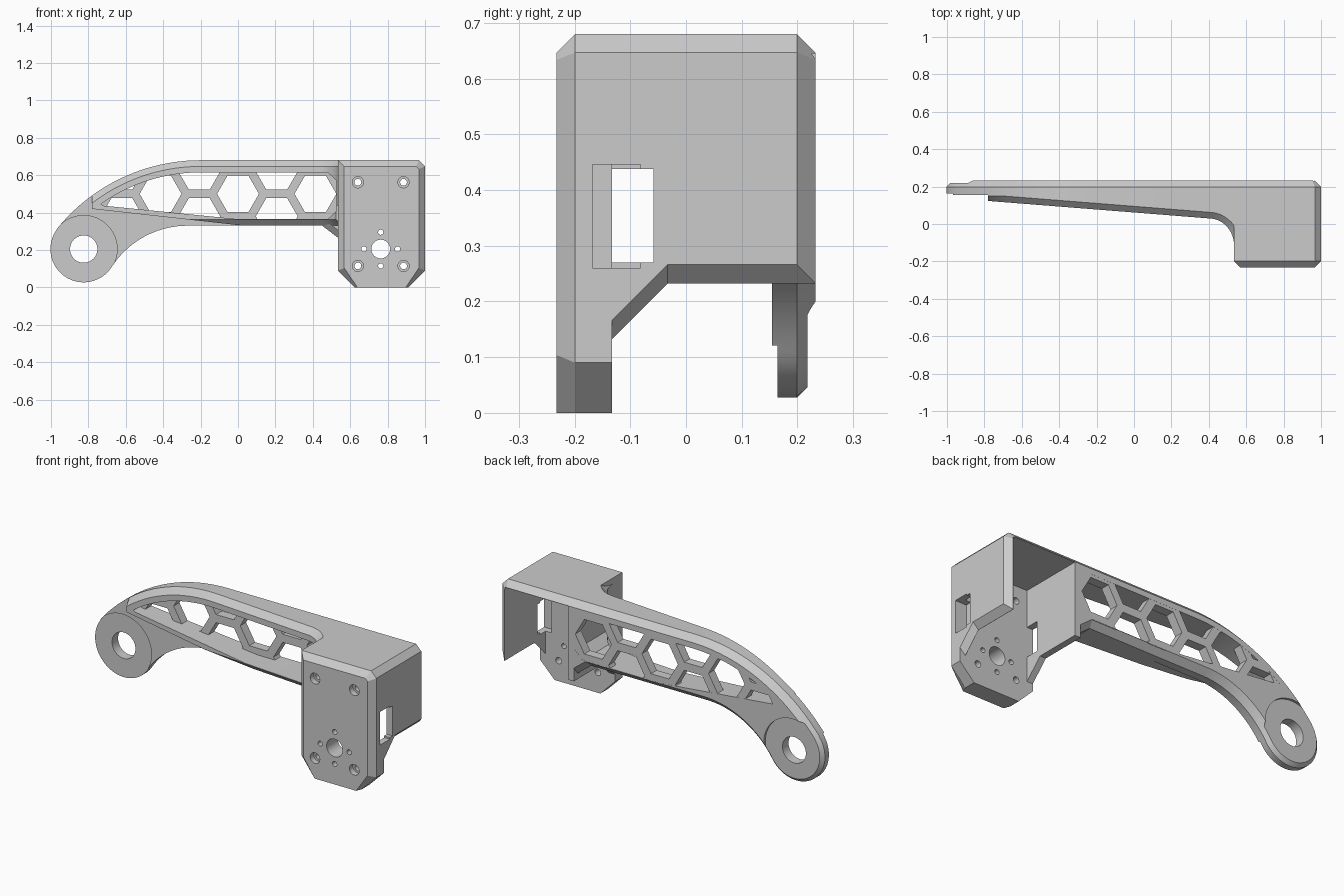
import bpy, bmesh, math
from math import sin, cos, pi, radians
from mathutils import Vector

if "Cube" in bpy.data.objects:
    bpy.data.objects.remove(bpy.data.objects["Cube"])

SHADE = (0.6, 0.6, 0.6, 1)
grey = bpy.data.materials.new("light grey")
grey.use_nodes = True
grey.diffuse_color = SHADE
grey.node_tree.nodes["Principled BSDF"].inputs["Base Color"].default_value = SHADE

PLACE = {"x": lambda p, d: (d, p[0], p[1]),
         "y": lambda p, d: (p[0], d, p[1]),
         "z": lambda p, d: (p[0], p[1], d)}


def stack(name, axis, layers):
    """Loft matching 2D outlines along an axis; a depth may depend on the point."""
    bm = bmesh.new()
    rings = [[bm.verts.new(PLACE[axis](p, d(p) if callable(d) else d)) for p in pts]
             for pts, d in layers]
    bm.faces.new(rings[0])
    bm.faces.new(rings[-1][::-1])
    for low, high in zip(rings, rings[1:]):
        for i in range(len(low)):
            j = (i + 1) % len(low)
            bm.faces.new((low[i], high[i], high[j], low[j]))
    bmesh.ops.recalc_face_normals(bm, faces=bm.faces)
    mesh = bpy.data.meshes.new(name)
    bm.to_mesh(mesh)
    bm.free()
    mesh.materials.append(grey)
    obj = bpy.data.objects.new(name, mesh)
    bpy.context.collection.objects.link(obj)
    return obj


def inset(pts, dist):
    """Offset a closed outline inwards with mitred corners."""
    vs = [Vector(p) for p in pts]
    n = len(vs)
    area = sum(vs[i - 1].cross(vs[i]) for i in range(n))
    sign = 1 if area > 0 else -1
    out = []
    for i in range(n):
        a = (vs[i] - vs[i - 1]).normalized()
        b = (vs[(i + 1) % n] - vs[i]).normalized()
        na, nb = Vector((-a.y, a.x)) * sign, Vector((-b.y, b.x)) * sign
        out.append(tuple(vs[i] + (na + nb) * dist / (1 + na.dot(nb))))
    return out


def arc(cx, cz, r, start, end, n):
    return [(cx + r * cos(start + (end - start) * i / n),
             cz + r * sin(start + (end - start) * i / n)) for i in range(n + 1)]


def disc(x, z, r, n=48):
    return arc(x, z, r, 0, 2 * pi, n)[:-1]


def rect(u0, u1, v0, v1):
    return [(u0, v0), (u1, v0), (u1, v1), (u0, v1)]


def cut(obj, pts, axis, a, b, end_pts=None):
    """Subtract an extruded outline, using the second solver if the first gives nothing."""
    tool = stack("cutter", axis, [(pts, a), (end_pts or pts, b)])
    tool.hide_render = True
    bpy.context.view_layer.objects.active = obj
    before = obj.data.copy()
    for solver in ("MANIFOLD", "EXACT"):
        mod = obj.modifiers.new("cut", "BOOLEAN")
        mod.operation, mod.solver, mod.object = "DIFFERENCE", solver, tool
        bpy.ops.object.modifier_apply(modifier=mod.name)
        if len(obj.data.polygons):
            break
        obj.data = before.copy()
    bpy.data.objects.remove(tool)


# Key dimensions
BACK, FRONT, EDGE = 0.232, -0.232, 0.033
RING, RING_R = (-0.825, 0.205), 0.178
TOP_C, TOP_R = (-0.2, -0.308), 0.988
LOW_C, LOW_R = (-0.27, -0.152), 0.482
top_end = math.atan2(RING[1] - TOP_C[1], RING[0] - TOP_C[0])
low_end = math.atan2(RING[1] - LOW_C[1], RING[0] - LOW_C[0])


def arm_front(p):
    return 0.03 - 0.079 * (p[0] - 0.4)


def arm_front_edge(p):
    return min(arm_front(p) + EDGE, 0.15)


# Tapered arm ending in the pivot ring
outline = [(0.6, 0.68)]
outline += arc(*TOP_C, TOP_R, pi / 2, top_end, 24)
outline += arc(*RING, RING_R, top_end, low_end + pi, 28)[1:-1]
outline += arc(*LOW_C, LOW_R, low_end, pi / 2, 18)
outline += [(0.45, 0.33), (0.535, 0.265), (0.6, 0.265)]
slim = inset(outline, EDGE)
arm = stack("arm", "y", [(slim, arm_front), (outline, arm_front_edge),
                         (outline, BACK - EDGE), (slim, BACK)])


# Curved fillet joining the arm to the housing
def fillet_plan(grow):
    pts = [(0.4 + (0.135 + grow) * sin(t), -0.115 + (0.145 + grow) * cos(t))
           for t in [pi / 2 * i / 12 for i in range(13)]]
    return pts + [(0.57, -0.115), (0.57, 0.19), (0.4, 0.19)]


fillet = stack("arm_fillet", "z", [(fillet_plan(EDGE), 0.33), (fillet_plan(0), 0.33 + EDGE),
                                   (fillet_plan(0), 0.68 - EDGE), (fillet_plan(EDGE), 0.68)])

# Motor housing with chamfered edges
shell = [(0.535, 0.68), (0.967, 0.68), (1, 0.647), (1, 0.09),
         (0.91, 0), (0.625, 0), (0.535, 0.09)]
shell_front = [(x, 0 if z < 0.05 else z) for x, z in inset(shell, EDGE)]
shell_back = [(0.535 if x < 0.6 else x, z) for x, z in shell_front]
housing = stack("motor_housing", "y", [(shell_front, FRONT), (shell, FRONT + EDGE),
                                       (shell, BACK - EDGE), (shell_back, BACK)])

# Open cavity, shared by every part that reaches into the housing
for part in (housing, arm, fillet):
    cut(part, rect(0.572, 0.965, -0.5, 0.645), "y", -0.133, 0.5)

# Angled lower edge of the side walls, bevelled on the outside
under = [(-0.133, -0.1), (0.3, -0.1), (0.3, 0.232), (-0.033, 0.232), (-0.133, 0.132)]
raised = [(y, z + 0.07 if z > 0 else z) for y, z in under]
cut(housing, under, "x", 0.5, 1.1)
cut(housing, under, "x", 0.966, 1.036, raised)

# Side windows for cables
for part in (housing, arm, fillet):
    cut(part, rect(-0.133, -0.058, 0.27, 0.438), "x", 0.4, 1.1)
cut(housing, rect(-0.168, -0.082, 0.26, 0.446), "x", 0.93, 1.1)

# Motor shaft hole, screw holes and countersinks
HUB = (0.763, 0.205)
cut(housing, disc(*HUB, 0.05), "y", -0.5, 0)
for k in range(4):
    a = k * pi / 2
    cut(housing, disc(HUB[0] + 0.09 * cos(a), HUB[1] + 0.09 * sin(a), 0.014, 16), "y", -0.5, 0)
for x in (0.641, 0.885):
    for z in (0.115, 0.562):
        cut(housing, disc(x, z, 0.018, 24), "y", -0.5, 0)
        cut(housing, disc(x, z, 0.03, 24), "y", -0.5, -0.2)

# Thin web below the truss, then the pivot ring faces and bore
web = [(0.02, 0.331), (-0.78, 0.42), (-0.78, 0.8), (-1.2, 0.8), (-1.2, -0.1), (0.02, -0.1)]
cut(arm, web, "y", -1, 0.154)
cut(arm, disc(*RING, RING_R + 0.001, 64), "y", -1, 0.164)
cut(arm, disc(*RING, RING_R + 0.001, 64), "y", 0.218, 1)
cut(arm, disc(*RING, 0.073), "y", -1, 1)


# Truss pocket through the arm
def pocket(grow):
    tip = math.atan2(0.447 - TOP_C[1], -0.735 - TOP_C[0])
    pts = [(0.527, 0.41 - grow), (0.527, 0.57 + grow), (0.48, 0.615 + grow)]
    pts += arc(*TOP_C, 0.923 + grow, pi / 2, tip, 20)
    return pts + [(-0.72, 0.437 - grow), (0.0, 0.365 - grow), (0.48, 0.365 - grow)]


for part in (arm, fillet):
    cut(part, pocket(0), "y", -1, 1)

# Honeycomb panel filling the pocket at the back
panel = stack("honeycomb_panel", "y", [(pocket(0.004), 0.18), (pocket(0.004), BACK - 0.0005)])
for col in range(-3, 3):
    for z in ((0.5,) if col % 2 == 0 else (0.38, 0.62)):
        cut(panel, disc(0.207 * col, z, 0.112, 6), "y", -1, 1)

# Smooth the curves, keep the chamfers crisp
for obj in (arm, fillet, housing, panel):
    bpy.ops.object.select_all(action="DESELECT")
    obj.select_set(True)
    bpy.context.view_layer.objects.active = obj
    bpy.ops.object.shade_smooth_by_angle(angle=radians(25))
